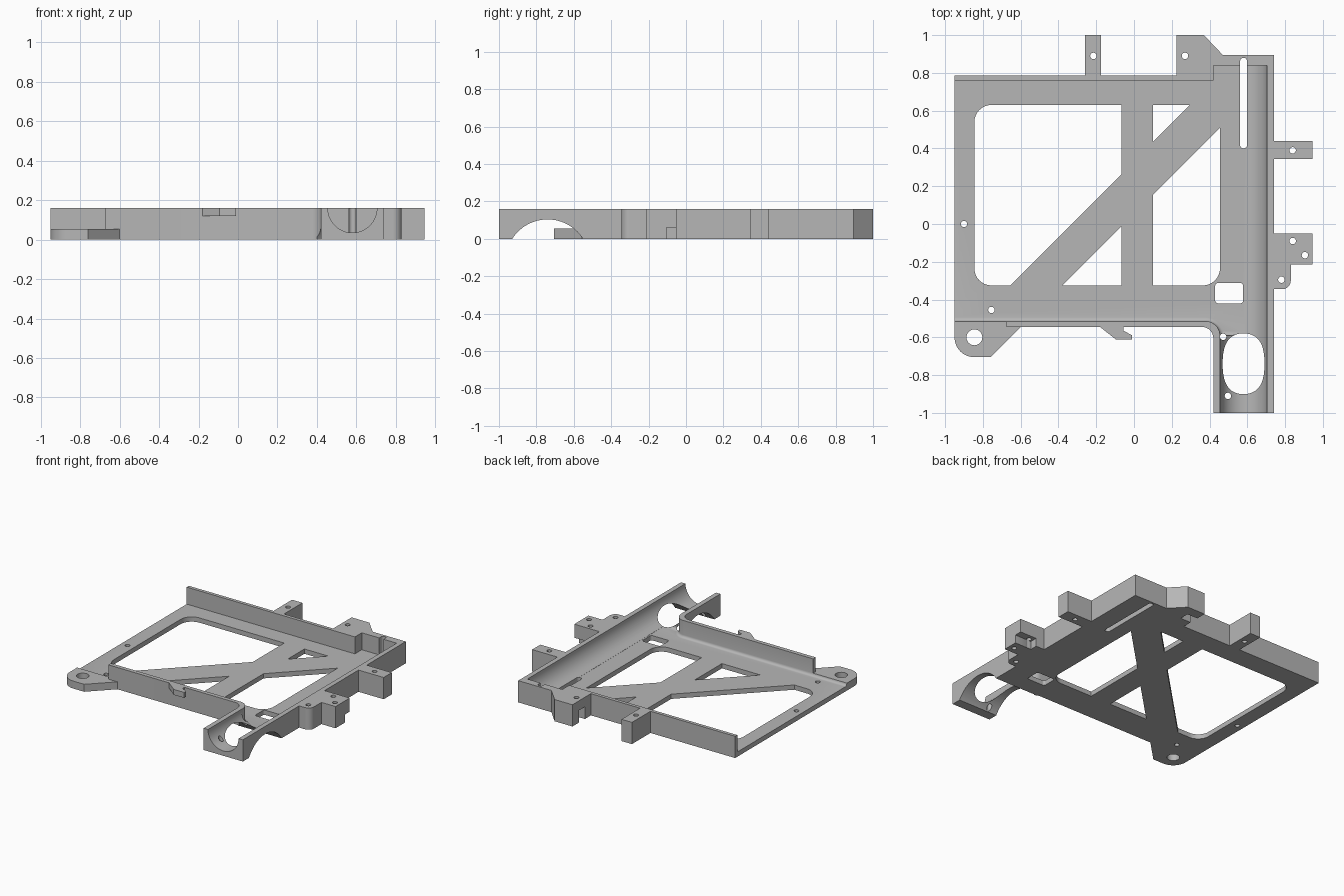
import bpy
import bmesh
from math import cos, sin, pi, radians
from mathutils import Vector

if "Cube" in bpy.data.objects:
    bpy.data.objects.remove(bpy.data.objects["Cube"], do_unlink=True)

HEIGHT = 0.16
FLOOR = 0.035
EAR_TOP = 0.055
SCREW = 0.017

grey = bpy.data.materials.new("plain grey")
grey.use_nodes = True
grey.diffuse_color = (0.47, 0.47, 0.47, 1)
grey.node_tree.nodes["Principled BSDF"].inputs["Base Color"].default_value = grey.diffuse_color


def rounded(corners, steps=10):
    """Outline from (x, y) corners; a third value is that corner's radius."""
    outline = []
    for i, corner in enumerate(corners):
        point = Vector(corner[:2])
        if len(corner) == 2:
            outline.append(point)
            continue
        radius = corner[2]
        back = (Vector(corners[i - 1][:2]) - point).normalized()
        ahead = (Vector(corners[(i + 1) % len(corners)][:2]) - point).normalized()
        half = back.angle(ahead) / 2
        centre = point + (back + ahead).normalized() * radius / sin(half)
        reach = radius * cos(half) / sin(half)
        start = point + back * reach - centre
        end = point + ahead * reach - centre
        for s in range(steps + 1):
            outline.append(centre + start.lerp(end, s / steps).normalized() * radius)
    return outline


def disc(x, y, radius, sides=24):
    turns = [2 * pi * i / sides for i in range(sides)]
    return [(x + radius * cos(t), y + radius * sin(t)) for t in turns]


def rectangle(x0, x1, y0, y1, *radius):
    return [(x0, y0, *radius), (x1, y0, *radius), (x1, y1, *radius), (x0, y1, *radius)]


def prism(name, corners, bottom=0.0, top=HEIGHT, soften=None):
    """Extrude an outline; soften may round chosen edges."""
    bm = bmesh.new()
    face = bm.faces.new([bm.verts.new((p[0], p[1], bottom)) for p in rounded(corners)])
    grown = bmesh.ops.extrude_face_region(bm, geom=[face])
    moved = [v for v in grown["geom"] if isinstance(v, bmesh.types.BMVert)]
    bmesh.ops.translate(bm, verts=moved, vec=(0, 0, top - bottom))
    bmesh.ops.recalc_face_normals(bm, faces=bm.faces)
    if soften:
        edges = [e for e in bm.edges if all(soften(v.co) for v in e.verts)]
        bmesh.ops.bevel(bm, geom=edges, offset=0.02, segments=5, profile=0.5, affect='EDGES')
    mesh = bpy.data.meshes.new(name)
    bm.to_mesh(mesh)
    bm.free()
    mesh.materials.append(grey)
    obj = bpy.data.objects.new(name, mesh)
    bpy.context.collection.objects.link(obj)
    return obj


def cutter(corners, bottom=-0.1, top=0.3, soften=None):
    obj = prism("cutter", corners, bottom, top, soften)
    obj.hide_render = True
    return obj


def activate(obj):
    bpy.ops.object.select_all(action='DESELECT')
    obj.select_set(True)
    bpy.context.view_layer.objects.active = obj


def cut(target, cutters):
    for tool in cutters:
        mod = target.modifiers.new("cut", 'BOOLEAN')
        mod.operation = 'DIFFERENCE'
        mod.solver = 'EXACT'
        mod.object = tool
        activate(target)
        bpy.ops.object.modifier_apply(modifier=mod.name)
        bpy.data.objects.remove(tool, do_unlink=True)


def screw_holes(*spots):
    return [cutter(disc(x, y, SCREW)) for x, y in spots]


# Tray: full-height block, hollowed to leave floor and walls
tray = prism("tray", [
    (-0.95, -0.515), (-0.675, -0.515), (-0.675, -0.545), (0.42, -0.545, 0.06),
    (0.42, -1), (0.74, -1), (0.74, 0.895), (0.42, 0.895), (0.42, 0.785), (-0.95, 0.785)])
cavity = cutter([
    (-1, -0.515), (0.455, -0.515, 0.075), (0.455, -0.59), (0.59, -0.59),
    (0.59, 0.84), (0.42, 0.84), (0.42, 0.76), (-1, 0.76)],
    FLOOR, soften=lambda co: co.z < HEIGHT and co.y < -0.5)

# Round trough along the side, and the arch crossing under its front end
trough = cutter(disc(0, 0, 0.1245, 72), -0.839, 1.1)
trough.rotation_euler.x = pi / 2
trough.location = (0.58, 0, HEIGHT)
arch = cutter(disc(0, 0, 0.224, 72), 0.4, 0.8)
arch.rotation_euler.y = pi / 2
arch.location = (0, -0.74, -0.12)
cut(tray, [cavity, trough, arch])

# Floor windows leaving an upright and a diagonal brace
windows = [
    [(-0.845, -0.325, 0.09), (-0.655, -0.325), (-0.065, 0.265), (-0.065, 0.63), (-0.845, 0.63, 0.09)],
    [(-0.38, -0.325), (-0.065, -0.325), (-0.065, -0.01)],
    [(0.1, 0.435), (0.295, 0.63), (0.1, 0.63)],
    [(0.1, -0.325), (0.455, -0.325, 0.09), (0.455, 0.51), (0.1, 0.155)],
    rectangle(0.43, 0.578, -0.42, -0.312, 0.015),
    rectangle(0.562, 0.598, 0.4, 0.88, 0.0175),
]
cut(tray, [cutter(w) for w in windows])
cut(tray, screw_holes((-0.9, 0), (-0.755, -0.455), (0.497, -0.91), (0.472, -0.597)))

# Low mounting ear at the front corner
ear = prism("corner_ear", [
    (-0.95, -0.515), (-0.95, -0.705, 0.104), (-0.76, -0.705), (-0.6, -0.545),
    (-0.675, -0.545), (-0.675, -0.515)], top=EAR_TOP)
cut(ear, [cutter(disc(-0.845, -0.6, 0.042, 32))])

# Mounting tabs on the back
back_tab = prism("back_tab", rectangle(-0.26, -0.175, 0.785, 1))
cut(back_tab, screw_holes((-0.215, 0.89)))
back_block = prism("back_block", [
    (0.225, 0.785), (0.42, 0.785), (0.42, 0.895), (0.47, 0.895), (0.37, 1), (0.225, 1)])
cut(back_block, screw_holes((0.27, 0.89)) + [cutter(rectangle(0.2, 0.31, 0.855, 0.925), top=0.09)])

# Mounting tabs on the trough side
rear_side_tab = prism("rear_side_tab", rectangle(0.74, 0.945, 0.345, 0.44))
cut(rear_side_tab, screw_holes((0.84, 0.39)))
front_side_tab = prism("front_side_tab", [
    (0.74, -0.345), (0.83, -0.345, 0.045), (0.83, -0.215), (0.945, -0.215),
    (0.945, -0.05), (0.74, -0.05)])
cut(front_side_tab, screw_holes((0.84, -0.09), (0.905, -0.165), (0.78, -0.295))
    + [cutter(rectangle(0.81, 1, -0.105, 0), top=0.06)])

# Cable hook at the top of the front wall
hook = prism("cable_hook", [
    (-0.18, -0.545), (-0.095, -0.612), (-0.01, -0.612), (-0.01, -0.59),
    (-0.055, -0.565), (-0.055, -0.545)], bottom=0.12)

for part in (tray, ear, back_tab, back_block, rear_side_tab, front_side_tab, hook):
    activate(part)
    bpy.ops.object.shade_smooth_by_angle(angle=radians(30))
